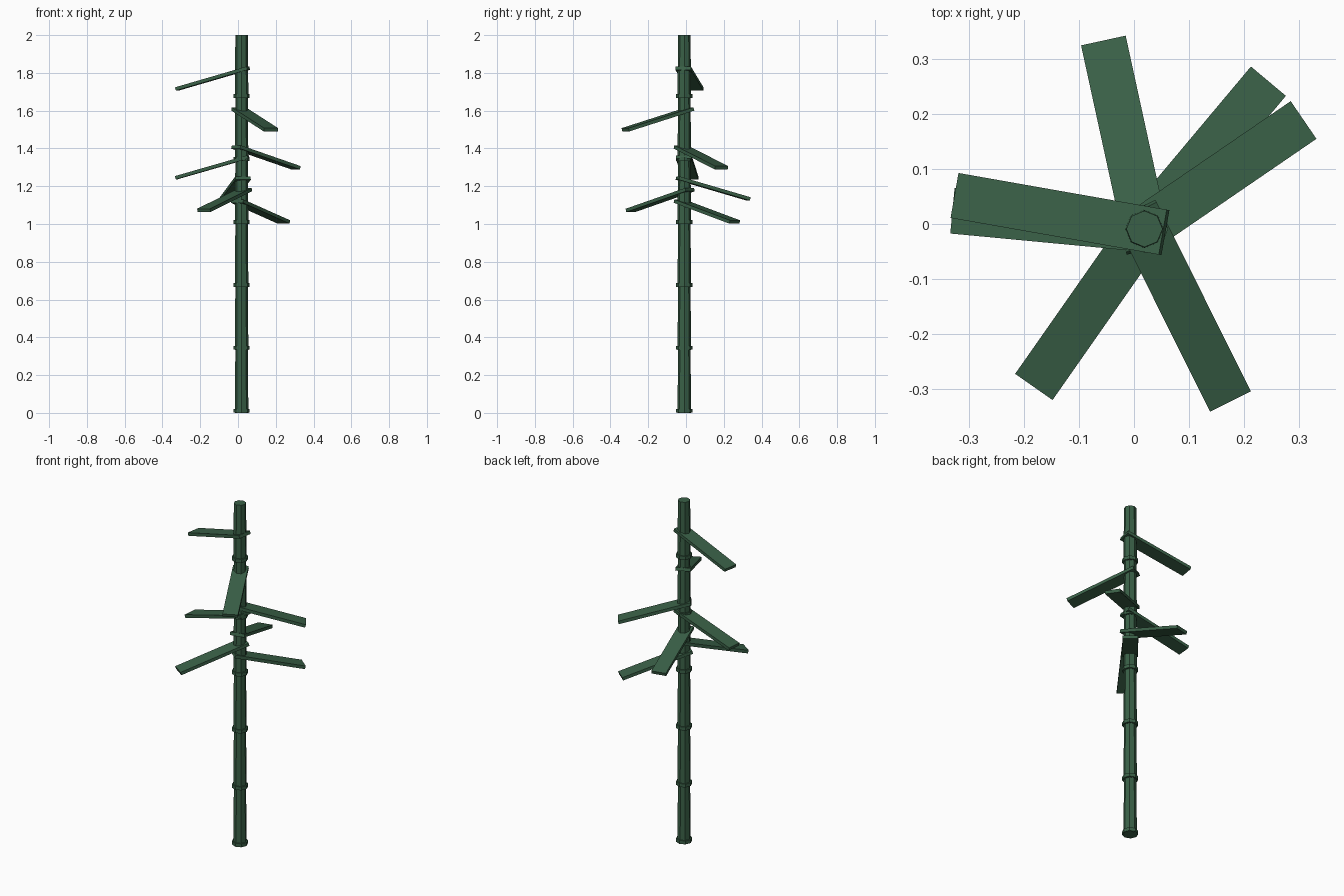
import bpy, math
from mathutils import Matrix, Vector

if "Cube" in bpy.data.objects:
    bpy.data.objects.remove(bpy.data.objects["Cube"])

CX, CY = 0.019, -0.009          # stalk axis

green = bpy.data.materials.new("dark green")
green.diffuse_color = (0.042, 0.118, 0.063, 1)
green.use_nodes = True
green.node_tree.nodes["Principled BSDF"].inputs["Base Color"].default_value = green.diffuse_color


def finish(name):
    ob = bpy.context.object
    ob.name = name
    ob.data.materials.append(green)
    return ob


def octagon(name, z0, z1, r0, r1):
    bpy.ops.mesh.primitive_cone_add(vertices=8, radius1=r0, radius2=r1, depth=z1 - z0,
                                    location=(CX, CY, (z0 + z1) / 2))
    return finish(name)


# Stalk: six tapered segments, each with a collar at its foot
STEP = 2 / 6
for i in range(6):
    z = i * STEP
    octagon(f"stalk_segment_{i + 1}", z, z + STEP, 0.036, 0.033)
    octagon(f"stalk_collar_{i + 1}", z + 0.001, z + 0.021, 0.043, 0.043)

# Leaves: flat boards drooping outward (heading in degrees, middle height)
LEAVES = [(170, 1.770), (-63.5, 1.554), (34.4, 1.353), (174.6, 1.300),
          (102.3, 1.188), (235, 1.127), (50, 1.066)]
for i, (heading, z) in enumerate(LEAVES):
    bpy.ops.mesh.primitive_cube_add(size=1)
    leaf = finish(f"leaf_{i + 1}")
    leaf.data.transform(Matrix.Diagonal((0.40, 0.083, 0.018, 1)))
    leaf.data.transform(Matrix.Rotation(math.radians(16), 4, 'Y'))
    leaf.data.transform(Matrix.Translation(Vector((0.156, 0, 0))))
    leaf.rotation_euler.z = math.radians(heading)
    leaf.location = (CX, CY, z)
